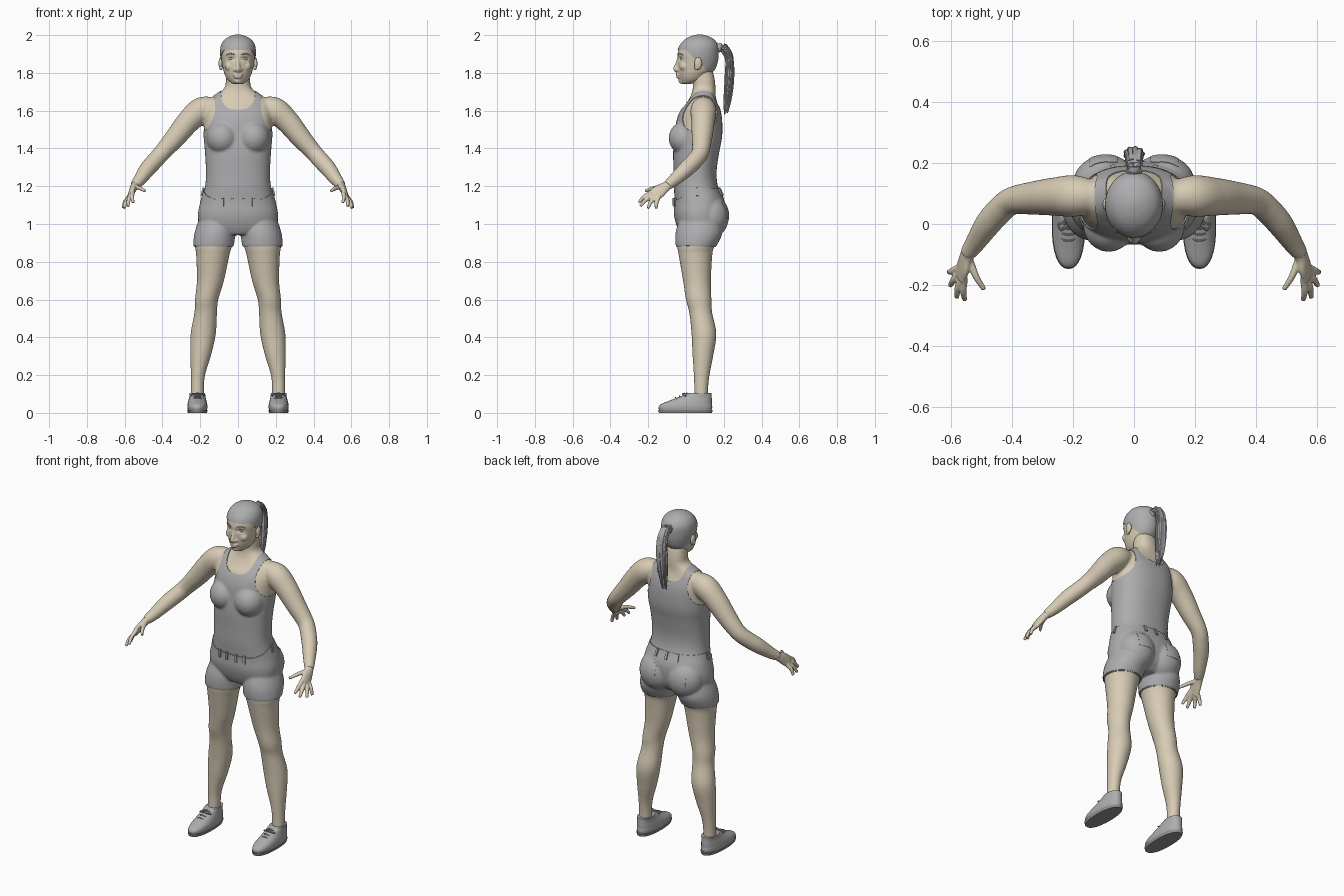
import bpy, bmesh, math
from mathutils import Vector, Matrix
from mathutils.bvhtree import BVHTree

cube = bpy.data.objects.get("Cube")
if cube:
    bpy.data.objects.remove(cube, do_unlink=True)


def material(name, r, g, b):
    m = bpy.data.materials.new(name)
    m.use_nodes = True
    m.diffuse_color = (r, g, b, 1)
    bsdf = next(n for n in m.node_tree.nodes if n.type == 'BSDF_PRINCIPLED')
    bsdf.inputs["Base Color"].default_value = (r, g, b, 1)
    bsdf.inputs["Roughness"].default_value = 0.7
    return m


SKIN = material("skin", .68, .60, .46)
GREY = material("cloth grey", .42, .42, .43)
SOLE = material("sole grey", .3, .3, .3)
UP = Vector((0, 0, 1))


def spline(rows, steps):
    """Catmull-Rom through rows of numbers."""
    out = []
    for i in range(len(rows) - 1):
        a, b, c, d = (rows[max(0, min(len(rows) - 1, i + k))] for k in (-1, 0, 1, 2))
        for s in range(steps):
            t = s / steps
            out.append([q + t / 2 * (r - p + t * (2 * p - 5 * q + 4 * r - w + t * (3 * (q - r) + w - p)))
                        for p, q, r, w in zip(a, b, c, d)])
    return out + [list(rows[-1])]


def loft(bm, rows, side=1, flat=False, power=2.0, n=32, steps=6):
    """Tube through rows of x, y, z, radius across, radius deep."""
    pts = spline(rows, steps)
    centres = [Vector((p[0] * side, p[1], p[2])) for p in pts]
    rings = []
    for i, p in enumerate(pts):
        t = UP if flat else (centres[min(i + 1, len(pts) - 1)] - centres[max(i - 1, 0)]).normalized()
        u = Vector((0, 1, 0)).cross(t).normalized()
        v = t.cross(u)
        ring = []
        for k in range(n):
            c, s = math.cos(math.tau * k / n), math.sin(math.tau * k / n)
            c, s = (math.copysign(abs(w) ** (2 / power), w) for w in (c, s))
            ring.append(bm.verts.new(centres[i] + u * c * p[3] + v * s * p[4]))
        rings.append(ring)
    for a, b in zip(rings, rings[1:]):
        for k in range(n):
            bm.faces.new((a[k], a[(k + 1) % n], b[(k + 1) % n], b[k]))
    bm.faces.new(rings[0][::-1])
    bm.faces.new(rings[-1])


def ball(bm, centre, radii):
    bmesh.ops.create_uvsphere(bm, u_segments=24, v_segments=16, radius=1,
                              matrix=Matrix.Translation(centre) @ Matrix.Diagonal((*radii, 1)))


def pair(bm, centre, radii):
    for s in (1, -1):
        ball(bm, (centre[0] * s, centre[1], centre[2]), radii)


def fuse(bm, voxel, rounds):
    """Weld overlapping shapes into one smooth skin."""
    bmesh.ops.recalc_face_normals(bm, faces=bm.faces)
    me = bpy.data.meshes.new("raw")
    bm.to_mesh(me)
    bm.free()
    ob = bpy.data.objects.new("raw", me)
    bpy.context.collection.objects.link(ob)
    re = ob.modifiers.new("weld", 'REMESH')
    re.mode, re.voxel_size = 'VOXEL', voxel
    sm = ob.modifiers.new("soften", 'SMOOTH')
    sm.factor, sm.iterations = .5, rounds
    ev = ob.evaluated_get(bpy.context.evaluated_depsgraph_get())
    out = bmesh.new()
    out.from_mesh(ev.to_mesh())
    ev.to_mesh_clear()
    bpy.data.objects.remove(ob)
    bpy.data.meshes.remove(me)
    return out


def paint(bm, rule, index, height):
    """Cut along rule = 0, then colour and raise the faces where it is positive."""
    val = {v: rule(v.co) for v in bm.verts}
    cut = []
    for e in list(bm.edges):
        a, b = e.verts
        if val[a] * val[b] < 0:
            fac = min(.9, max(.1, val[a] / (val[a] - val[b])))
            cut.append(bmesh.utils.edge_split(e, a, fac)[1])
    val.update({v: 0 for v in cut})
    bmesh.ops.connect_verts(bm, verts=cut)
    faces = [f for f in bm.faces if max((val[v] for v in f.verts), key=abs) > 0]
    for f in faces:
        f.material_index = index
    new = bmesh.ops.extrude_face_region(bm, geom=faces)["geom"]
    bm.normal_update()
    for v in new:
        if isinstance(v, bmesh.types.BMVert):
            v.co += v.normal * height


def finish(name, bm, *mats, fix=True):
    if fix:
        bmesh.ops.recalc_face_normals(bm, faces=bm.faces)
    me = bpy.data.meshes.new(name)
    bm.to_mesh(me)
    bm.free()
    ob = bpy.data.objects.new(name, me)
    bpy.context.collection.objects.link(ob)
    for m in mats:
        me.materials.append(m)
    bpy.ops.object.select_all(action='DESELECT')
    ob.select_set(True)
    bpy.context.view_layer.objects.active = ob
    bpy.ops.object.shade_smooth_by_angle(angle=math.radians(40))


# Torso, neck, arms and legs
body = bmesh.new()
torso = [(.95, .06, .12, .08), (.99, .07, .19, .11), (1.05, .07, .203, .125), (1.12, .07, .19, .125),
         (1.2, .052, .17, .113), (1.28, .048, .166, .11), (1.38, .054, .171, .118), (1.46, .065, .178, .122),
         (1.54, .07, .18, .118), (1.6, .077, .18, .103), (1.65, .086, .165, .077), (1.685, .092, .115, .064),
         (1.72, .096, .072, .06), (1.76, .094, .064, .059), (1.81, .085, .06, .058)]
loft(body, [(0, y, z, a, b) for z, y, a, b in torso], flat=True, power=2.3, n=48)
pair(body, (.083, -.005, 1.455), (.08, .083, .085))
pair(body, (.092, .132, 1.04), (.1, .087, .105))
arm = [(.11, .09, 1.625, .045), (.19, .092, 1.605, .068), (.26, .09, 1.545, .063), (.33, .085, 1.46, .055),
       (.4, .076, 1.38, .046), (.44, .045, 1.335, .045), (.48, 0, 1.29, .043), (.52, -.06, 1.235, .034),
       (.548, -.1, 1.203, .026)]
leg = [(.105, .075, 1.03, .09, .1), (.122, .068, .95, .1, .115), (.13, .052, .88, .098, .098),
       (.133, .05, .84, .089, .09), (.146, .058, .7, .072, .074), (.166, .067, .6, .062, .068),
       (.171, .078, .53, .06, .061), (.184, .095, .42, .067, .066), (.197, .09, .31, .056, .056),
       (.212, .083, .2, .038, .042), (.215, .08, .12, .035, .037), (.215, .08, .06, .036, .038)]
for s in (1, -1):
    loft(body, [(*p, p[3]) for p in arm], s)
    loft(body, leg[::-1], s, flat=True)
body = fuse(body, .007, 10)


def waist(p):
    return 1.13 + .06 * min(1, max(0, (p.y + .04) / .1))


def top_rule(p):
    x = abs(p.x)
    neck = (x / .09) ** 3 + (max(0, 1.72 - p.z) / (.115 if p.y < .09 else .1)) ** 3 - 1
    armhole = (max(0, .235 - x) / .115) ** 2 + ((p.z - 1.62) / .15) ** 2 - 1
    return min(p.z - .888, neck * .1, armhole * .1, .24 - x)


# Tank top, shorts and back pockets as raised layers
paint(body, top_rule, 1, .004)
paint(body, lambda p: min(p.z - .88, waist(p) - p.z, .26 - abs(p.x)), 1, .005)
paint(body, lambda p: min(.045 - abs(abs(p.x) - .1), .045 - abs(p.z - 1.07), p.y - .1), 1, .002)

# Belt loops on the waistband
tree = BVHTree.FromBMesh(body)
loops = bmesh.new()
for deg in (-150, -90, -35, -14, 14, 35, 90, 150, 180):
    d = Vector((math.sin(math.radians(deg)), -math.cos(math.radians(deg)), 0))
    start = Vector((0, .06, 1.115 if abs(deg) < 60 else 1.17)) + d * .3
    hit, normal = tree.ray_cast(start, -d)[:2]
    if hit:
        turn = normal.to_track_quat('Y', 'Z').to_matrix().to_4x4()
        bmesh.ops.create_cube(loops, size=1, matrix=Matrix.Translation(hit) @ turn @
                              Matrix.Diagonal((.014, .014, .045, 1)))
finish("belt_loops", loops, GREY)
finish("body_with_clothes", body, SKIN, GREY, fix=False)

# Head with nose, lips, cheeks and eye sockets
head = bmesh.new()
skull = [(1.742, .005, .03, .026), (1.762, .03, .054, .062), (1.79, .041, .07, .081), (1.82, .053, .079, .097),
         (1.86, .06, .086, .105), (1.9, .062, .091, .107), (1.94, .067, .088, .1), (1.97, .071, .072, .08),
         (1.989, .072, .044, .049), (1.999, .072, .012, .014)]
loft(head, [(0, y, z, a, b) for z, y, a, b in skull], flat=True, n=48)
loft(head, [(0, -.034, 1.885, .008, .01), (0, -.044, 1.85, .009, .012), (0, -.054, 1.82, .013, .013),
            (0, -.044, 1.808, .012, .01)])
pair(head, (.014, -.044, 1.816), (.01, .012, .009))
pair(head, (.042, -.01, 1.835), (.028, .024, .026))
ball(head, (0, -.04, 1.791), (.027, .014, .007))
ball(head, (0, -.039, 1.778), (.023, .014, .008))
ball(head, (0, -.022, 1.757), (.022, .018, .015))
head = fuse(head, .005, 3)
for v in head.verts:
    if v.co.y < .02:
        fall = ((abs(v.co.x) - .036) / .02) ** 2 + ((v.co.z - 1.876) / .011) ** 2
        v.co.y += .01 * math.exp(-fall)
paint(head, lambda p: p.z - 1.92 + .95 * max(0, p.y), 1, .004)
finish("head_with_hair", head, SKIN, GREY, fix=False)

ears, eyes, brows = bmesh.new(), bmesh.new(), bmesh.new()
pair(ears, (.092, .064, 1.85), (.011, .02, .032))
pair(ears, (.09, .056, 1.828), (.009, .011, .014))
pair(eyes, (.036, -.016, 1.875), (.015, .014, .012))
for s in (1, -1):
    loft(brows, [(.017, -.042, 1.896, .003, .003), (.04, -.034, 1.902, .003, .003),
                 (.062, -.017, 1.895, .002, .002)], s, n=8)
finish("ears", ears, SKIN)
finish("eyes", eyes, GREY)
finish("eyebrows", brows, GREY)

# Ponytail made of a core, loose strands and a hair tie
tail = bmesh.new()
path = [(0, .155, 1.925, .02, .02), (0, .195, 1.94, .022, .018), (0, .228, 1.885, .028, .018),
        (0, .23, 1.79, .032, .022), (0, .221, 1.68, .024, .018), (0, .21, 1.59, .008, .006)]
loft(tail, path, n=20)
for k in range(9):
    a = math.tau * k / 9
    loft(tail, [(x + math.cos(a) * u * .85, y + math.sin(a) * v * .85, z + .012 * math.sin(k * 2.4), .009, .007)
                for x, y, z, u, v in path[1:-1]] +
         [(math.cos(a) * .012, .21 + math.sin(a) * .01, 1.6 + .02 * math.cos(k * 2), .002, .002)], n=8)
finish("ponytail", tail, GREY)
tie = bmesh.new()
loft(tie, [(0, .163, 1.93, .026, .026), (0, .178, 1.938, .026, .026)], n=20)
finish("hair_tie", tie, GREY)

# Hands
fingers = [((.558, -.186, 1.165), (.555, -.25, 1.113)), ((.567, -.175, 1.152), (.582, -.242, 1.094)),
           ((.575, -.162, 1.142), (.603, -.202, 1.083)), ((.582, -.147, 1.137), (.608, -.158, 1.083)),
           ((.538, -.122, 1.195), (.492, -.215, 1.175))]
for s, side in ((1, "left"), (-1, "right")):
    hand = bmesh.new()
    loft(hand, [(.53, -.075, 1.224, .026, .026), (.548, -.103, 1.2, .021, .026), (.56, -.14, 1.175, .017, .036),
                (.571, -.172, 1.149, .013, .035)], s)
    for base, tip in fingers:
        b, t = Vector(base), Vector(tip)
        mid = (b + t) / 2 + Vector((.004, -.003, .005))
        loft(hand, [(*(b + (b - t) * .2), .011, .011), (*b, .012, .012), (*mid, .011, .011), (*t, .008, .008)], s, n=12)
    finish(side + "_hand", fuse(hand, .004, 2), SKIN, fix=False)

    # Shoe with sole and laces
    shoe, sole, laces = bmesh.new(), bmesh.new(), bmesh.new()
    loft(shoe, [(.215, y, z, a, b) for z, y, a, b in (
        (.012, -.003, .05, .138), (.03, -.003, .053, .142), (.047, .003, .052, .134), (.065, .025, .048, .112),
        (.085, .05, .043, .086), (.106, .075, .041, .06))], s, flat=True, power=2.3)
    loft(sole, [(.215, -.003, z, a, b) for z, a, b in ((0, .05, .141), (.016, .055, .145))],
         s, flat=True, power=2.3, steps=1)
    for k in range(4):
        y = -.055 + .02 * k
        z = .081 + .008 * k
        loft(laces, [(.19, y + .006, z - .009, .003, .003), (.215, y, z, .003, .003),
                     (.24, y + .006, z - .009, .003, .003)], s, n=8)
    for w in (1, -1):
        loft(laces, [(.215, -.005, .104, .003, .003), (.215 + w * .025, -.02, .1, .003, .003),
                     (.215 + w * .033, .0, .09, .003, .003), (.215 + w * .01, .0, .104, .003, .003)], s, n=8)
    finish(side + "_shoe", shoe, GREY)
    finish(side + "_sole", sole, SOLE)
    finish(side + "_laces", laces, GREY)
